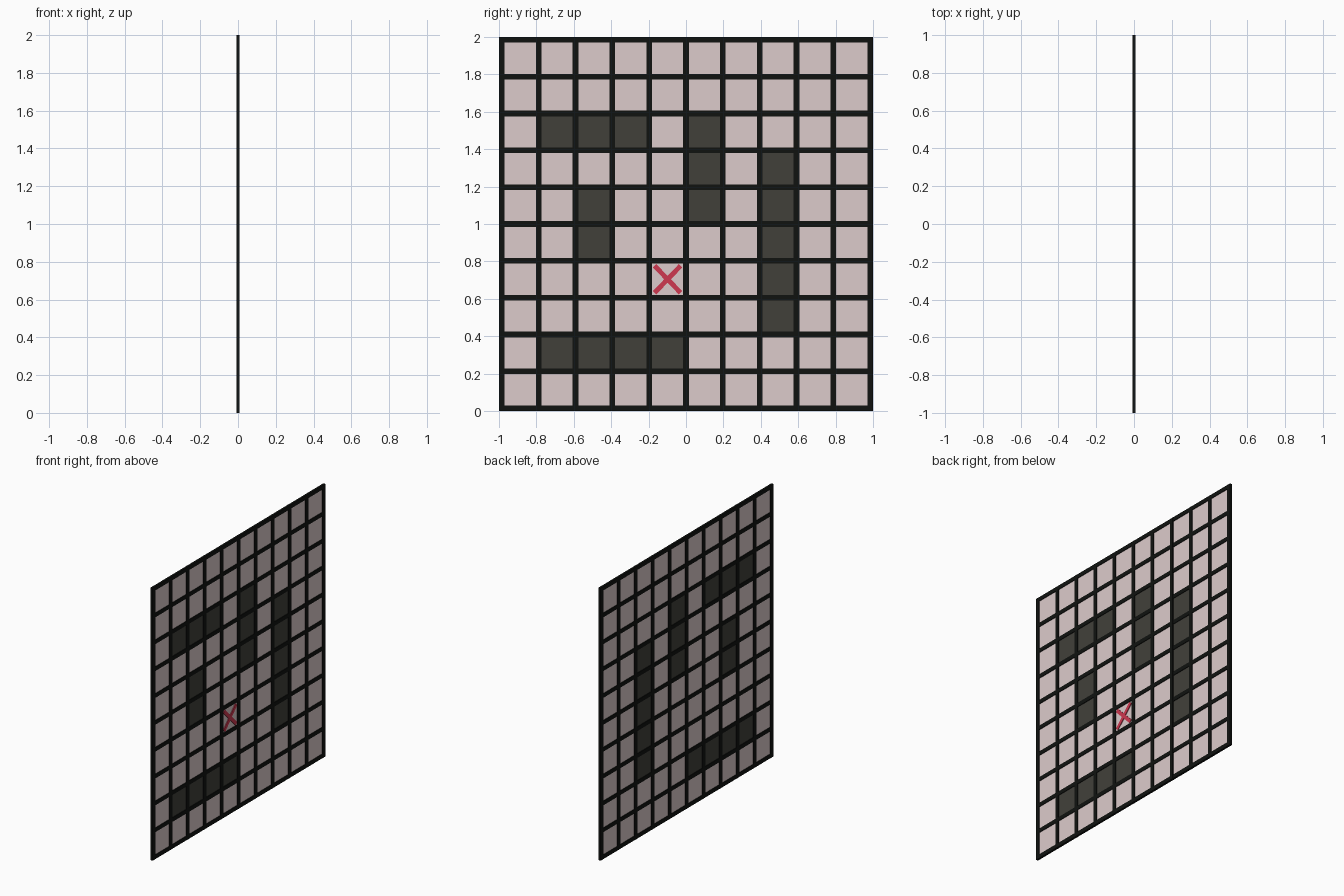
import bpy, math

if "Cube" in bpy.data.objects:
    bpy.data.objects.remove(bpy.data.objects["Cube"])

N = 10            # squares per side
STEP = 0.197      # grid pitch
BAR = 0.03        # bar width
DEPTH = 0.016     # full board thickness
PANEL = 0.006     # infill thickness


def material(name, rgb):
    m = bpy.data.materials.new(name)
    m.diffuse_color = (*rgb, 1)
    m.use_nodes = True
    m.node_tree.nodes["Principled BSDF"].inputs["Base Color"].default_value = m.diffuse_color
    return m


BLACK = material("black", (0.005, 0.006, 0.005))
PALE = material("pale_pink", (0.72, 0.60, 0.60))
DARK = material("dark_grey", (0.053, 0.051, 0.042))
RED = material("red", (0.62, 0.04, 0.08))


def box(name, loc, size, mat, roll=0.0):
    bpy.ops.mesh.primitive_cube_add(size=1, location=loc, rotation=(roll, 0, 0))
    ob = bpy.context.object
    ob.name = name
    ob.scale = size
    ob.data.materials.append(mat)
    return ob


def line(i):
    return -N * STEP / 2 + i * STEP


def cell(col, row):
    return line(col + 0.5), 1 + line(row + 0.5)


# Squares covered by the dark strips
filled = {(c, 7) for c in (1, 2, 3)} | {(c, 1) for c in (1, 2, 3, 4)}
filled |= {(5, r) for r in (5, 6, 7)} | {(7, r) for r in range(2, 7)}
filled |= {(2, 4), (2, 5)}

# Grid bars
for i in range(N + 1):
    box("upright_bar", (0, line(i), 1), (DEPTH, BAR, 2), BLACK)
    box("cross_bar", (0, 0, 1 + line(i)), (DEPTH - 0.001, 2, BAR), BLACK)

# Infill squares
for col in range(N):
    for row in range(N):
        y, z = cell(col, row)
        dark = (col, row) in filled
        box("dark_square" if dark else "pale_square", (0, y, z),
            (PANEL, STEP - BAR, STEP - BAR), DARK if dark else PALE)

# Red cross mark on the right-hand face
y, z = cell(4, 3)
for k, s in enumerate((1, -1)):
    box("cross_mark", (0.005, y, z), (0.005 + 0.0005 * k, 0.026, 0.20),
        RED, s * math.radians(44))
